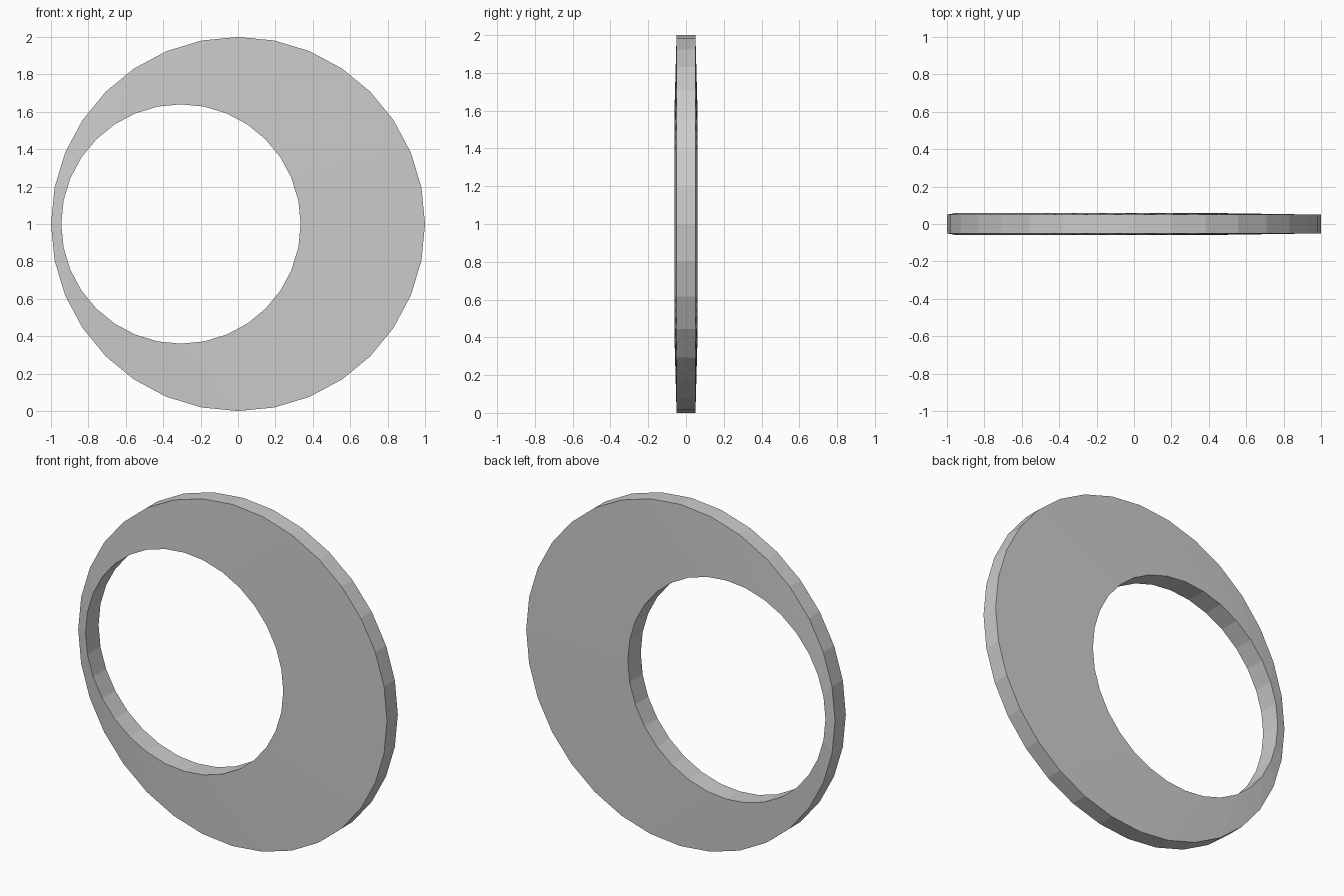
import bpy, bmesh, math

if "Cube" in bpy.data.objects:
    bpy.data.objects.remove(bpy.data.objects["Cube"])

SIDES = 32

def ring(bm, cx, radius, y):
    """Circle of vertices in the XZ plane."""
    return [bm.verts.new((cx + radius * math.cos(2 * math.pi * i / SIDES), y,
                          1 + radius * math.sin(2 * math.pi * i / SIDES)))
            for i in range(SIDES)]

bm = bmesh.new()
# outer rim and off-centre hole, slightly thicker at the hole
loops = [ring(bm, 0, 1.0, -0.05), ring(bm, 0, 1.0, 0.05),
         ring(bm, -0.305, 0.64, 0.06), ring(bm, -0.305, 0.64, -0.06)]

# bridge the four loops into a closed ring
for k in range(4):
    a, b = loops[k], loops[(k + 1) % 4]
    for i in range(SIDES):
        j = (i + 1) % SIDES
        bm.faces.new((a[i], a[j], b[j], b[i]))
bmesh.ops.recalc_face_normals(bm, faces=bm.faces)

mesh = bpy.data.meshes.new("eccentric_ring")
bm.to_mesh(mesh)
bm.free()
bpy.context.collection.objects.link(bpy.data.objects.new("eccentric_ring", mesh))
